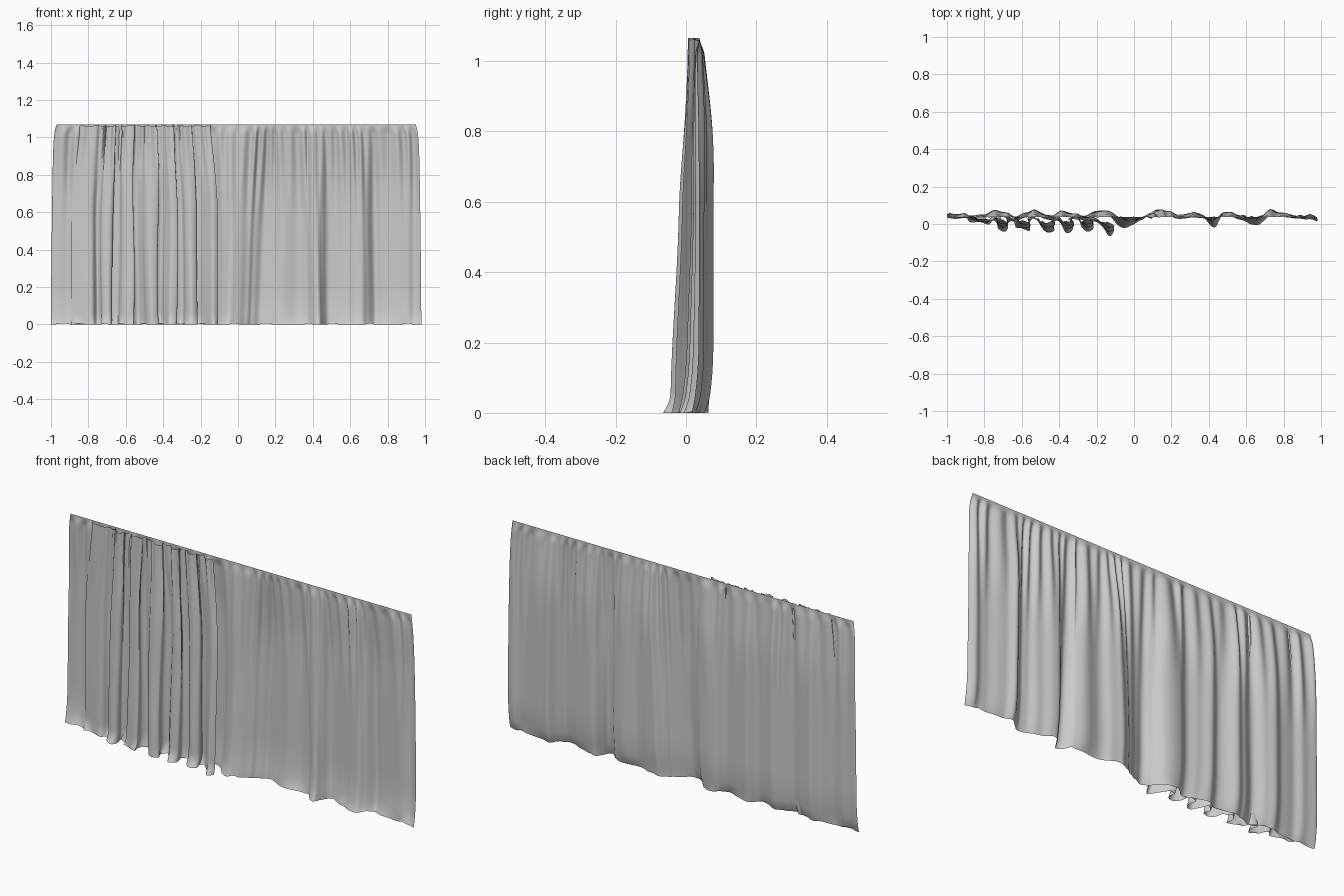
import bpy, math
from mathutils import Vector

if "Cube" in bpy.data.objects:
    bpy.data.objects.remove(bpy.data.objects["Cube"])

HEIGHT = 1.07


def spline(pts, t):
    """Catmull-Rom through evenly weighted points, t in 0..1."""
    f = t * (len(pts) - 1)
    i = min(int(f), len(pts) - 2)
    u = f - i
    p1, p2 = Vector(pts[i]), Vector(pts[i + 1])
    p0, p3 = Vector(pts[max(i - 1, 0)]), Vector(pts[min(i + 2, len(pts) - 1)])
    return 0.5 * (2 * p1 + (p2 - p0) * u + (2 * p0 - 5 * p1 + 4 * p2 - p3) * u * u
                  + (3 * p1 - p0 - 3 * p2 + p3) * u ** 3)


def smooth(a, b, x):
    x = min(max((x - a) / (b - a), 0), 1)
    return x * x * (3 - 2 * x)


def sheet(name, cols, rows, point):
    """Single layer of cloth: point(s, v) with s along the width and v down from the top."""
    verts = [point(i / cols, j / rows) for j in range(rows + 1) for i in range(cols + 1)]
    w = cols + 1
    faces = [(j * w + i, (j + 1) * w + i, (j + 1) * w + i + 1, j * w + i + 1)
             for j in range(rows) for i in range(cols)]
    me = bpy.data.meshes.new(name)
    me.from_pydata(verts, [], faces)
    me.shade_smooth()
    ob = bpy.data.objects.new(name, me)
    bpy.context.collection.objects.link(ob)
    return ob


def drop(v, top):
    """Rows crowd towards the top edge and the hem."""
    return top * (1 - (0.3 * v + 0.7 * smooth(0, 1, v)))


def hem(z, s, k):
    """Forward push where the cloth settles on the floor."""
    near = max(0, 1 - z / 0.06) ** 2
    return near * k * (0.55 + 0.45 * math.sin(s * 47 + 2 * math.sin(s * 19)))


# Cross-sections (x, y) of the folds near the floor
back_path = [(-1, .048), (-.93, .05), (-.87, .040), (-.80, .046), (-.75, .070), (-.70, .060),
             (-.64, .034), (-.58, .056), (-.53, .070), (-.45, .036), (-.39, .066), (-.32, .050),
             (-.25, .040), (-.20, .068), (-.125, .056), (-.085, .014), (-.05, -.006), (-.01, .008),
             (.035, .03), (.07, .05), (.12, .073), (.18, .062), (.24, .042), (.30, .056),
             (.36, .046), (.39, .018), (.43, .002), (.455, .03), (.49, .062), (.54, .05),
             (.60, .03), (.65, .012), (.69, .034), (.73, .074), (.78, .058), (.85, .044),
             (.90, .034), (.94, .046), (.98, .030)]
front_path = [(-.89, .036), (-.86, .024), (-.82, .010), (-.78, .006), (-.755, .036), (-.735, .022),
              (-.725, -.008), (-.69, -.022), (-.67, -.004), (-.675, .030), (-.64, .028), (-.625, -.004),
              (-.60, -.022), (-.56, -.020), (-.565, .018), (-.54, .036), (-.51, .006),
              (-.49, -.028), (-.46, -.046), (-.425, -.030), (-.435, .014), (-.41, .034),
              (-.385, .000), (-.36, -.028), (-.325, -.018), (-.335, .024), (-.30, .034),
              (-.28, -.004), (-.25, -.022), (-.22, -.004), (-.225, .030), (-.20, .020),
              (-.165, -.018), (-.135, -.046), (-.108, -.032)]


def gathers(s, n, seed):
    """Fine irregular pleats under the heading."""
    return math.sin(s * n * math.tau + 1.3 * math.sin(s * 23 + seed)) * (0.75 + 0.25 * math.sin(s * 41 + seed))


# Wide curtain across the whole width
def back_point(s, v):
    z = drop(v, HEIGHT)
    d = HEIGHT - z
    p = spline(back_path, s)
    open_ = smooth(-0.05, 0.4, d) ** 0.7 * smooth(0, 0.05, d)
    low = 1 - smooth(0, 0.7, z)
    y = 0.038 + (p.y - 0.038) * open_ * ((0.6 + 0.4 * low) if p.y < 0.038 else 0.9)
    y += 0.009 * gathers(s, 31, 0.5) * smooth(0, 0.05, d) * (1 - 0.8 * smooth(0.1, 0.6, d))
    # belly towards the back, drawn in again at the floor
    y += 0.006 * smooth(0.02, 0.3, d) * smooth(0.02, 0.2, z) - 0.006 * (1 - smooth(0, 0.12, z))
    y -= hem(z, s, 0.014)
    # sides draw in towards the top; folds lean a little
    pull = 0.03 * (0.55 * math.exp(-d / 0.05) + 0.45 * (z / HEIGHT) ** 1.5)
    x = -0.01 + (p.x + 0.01) * (1 - pull)
    x += 0.05 * (z / HEIGHT) ** 0.8 * math.exp(-((p.x - 0.05) / 0.13) ** 2)
    x += 0.006 * math.sin(z * 4 + s * 31) * math.sin(s * math.pi)
    return (x, y, max(z, 0.006 * max(0, 1 - z / 0.03) * max(0, math.sin(s * 61)) ** 4))


# Gathered narrow curtain hanging in front
def front_point(s, v):
    top = 1.062 + 0.004 * math.sin(s * 90)
    z = drop(v, top)
    d = top - z
    p = spline(front_path, s)
    # folds deepen steadily and belly forward near the floor
    open_ = 0.30 + 0.45 * smooth(0, 0.5, d) + 0.25 * smooth(0.5, 1.06, d)
    mean = 0.024 - 0.014 * smooth(0.2, 1.06, d)
    y = mean + (p.y - 0.008) * open_
    y += 0.006 * gathers(s, 24, 2.0) * (1 - smooth(0.03, 0.35, d))
    y -= hem(z, s, 0.022)
    spread = 0.86 + 0.14 * smooth(-0.25, 0.5, d)
    x = -0.5 + (p.x + 0.5) * spread
    x += 0.006 * math.sin(z * 5 + s * 17) * smooth(0, 0.3, d) * math.sin(s * math.pi)
    return (x, y, max(z, 0.006 * max(0, 1 - z / 0.03) * max(0, math.sin(s * 43)) ** 4))


sheet("back_curtain", 480, 60, back_point)
sheet("front_curtain", 400, 60, front_point)
